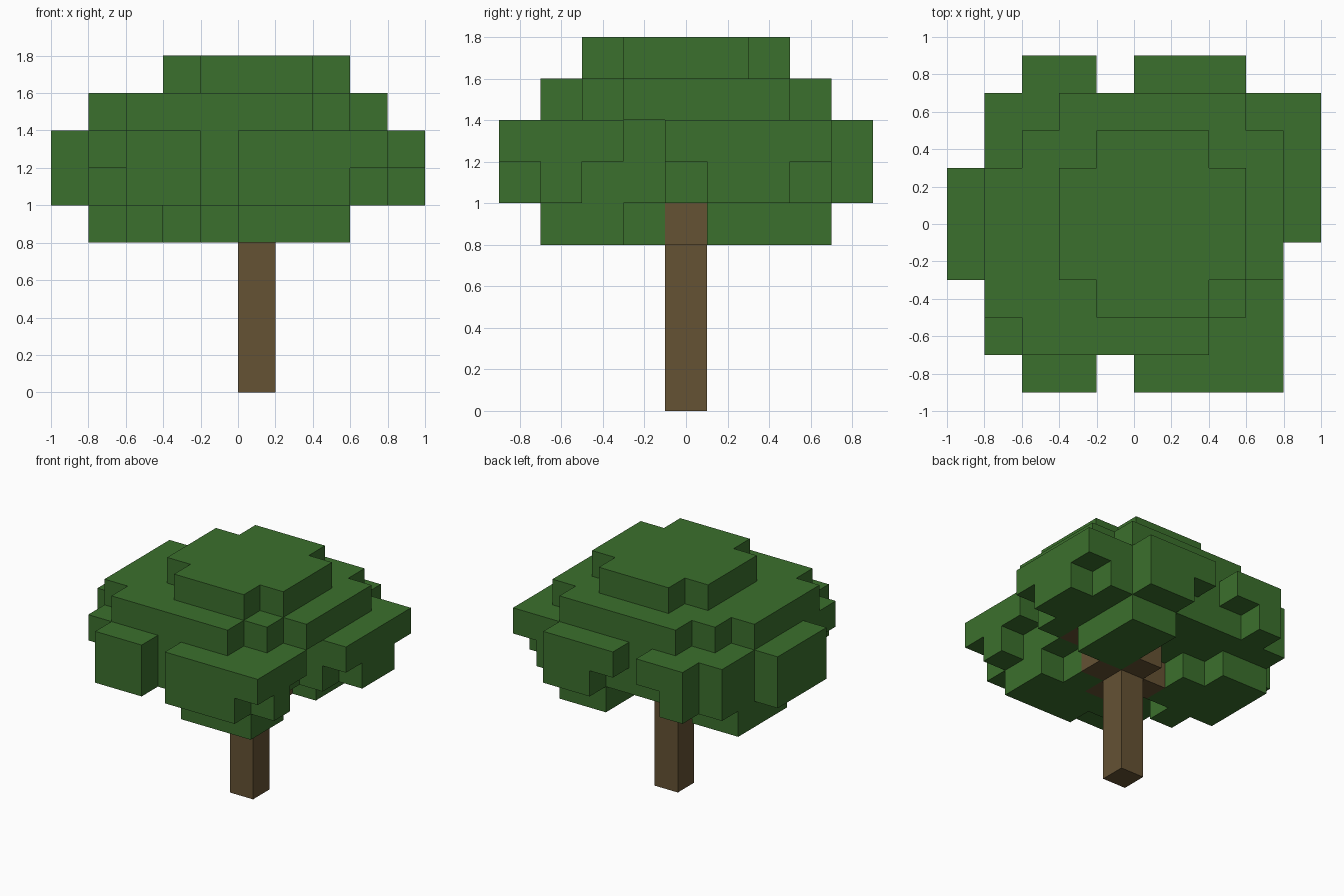
import bpy
import bmesh
from mathutils import Vector

cube = bpy.data.objects.get("Cube")
if cube:
    bpy.data.objects.remove(cube, do_unlink=True)

STEP = 0.2
ORIGIN = Vector((-1.0, -0.9, 0.0))

# Floor plans of each block layer, back row first: g = leaves, b = wood
STEM = ["..........", "..........", "..........", "..........", ".....b....",
        "..........", "..........", "..........", ".........."]
BRANCHES = ["..........",
            "......gg..",
            ".gg...gg..",
            ".ggg.bgg..",
            ".gggbbb...",
            "..g..bg...",
            "....gggg..",
            ".....ggg..",
            ".........."]
LOWER = ["..g...gg..",
         ".gggggggg.",
         ".ggggggggg",
         "gggggggggg",
         "gggggbgbg.",
         "gggggggg..",
         ".ggggggg..",
         "..ggggggg.",
         "..gg.ggg.."]
WIDEST = ["..gg.ggg..",
          ".ggggggggg",
          ".ggggggggg",
          "gggggggggg",
          "gggggggggg",
          "gggggggg..",
          ".gggggggg.",
          ".gggggggg.",
          "..gg.gggg."]
UPPER = ["..........",
         "...ggggg..",
         "..ggggggg.",
         ".gggggggg.",
         ".gggggggg.",
         ".gggggggg.",
         ".ggggggg..",
         "..ggggg...",
         ".........."]
CROWN = ["..........",
         "..........",
         "....ggg...",
         "...ggggg..",
         "...ggggg..",
         "...ggggg..",
         "....ggg...",
         "..........",
         ".........."]
LAYERS = [STEM] * 4 + [BRANCHES, LOWER, WIDEST, UPPER, CROWN]

cells = {}
for k, plan in enumerate(LAYERS):
    for j, row in enumerate(reversed(plan)):
        for i, kind in enumerate(row):
            if kind != ".":
                cells[i, j, k] = kind


def make_material(name, colour):
    mat = bpy.data.materials.new(name)
    mat.use_nodes = True
    mat.diffuse_color = colour
    bsdf = mat.node_tree.nodes["Principled BSDF"]
    bsdf.inputs["Base Color"].default_value = colour
    bsdf.inputs["Roughness"].default_value = 0.9
    return mat


def build_blocks(name, kind, mat):
    """Make the outer skin of all blocks of one kind."""
    bm = bmesh.new()
    for cell, cell_kind in cells.items():
        if cell_kind != kind:
            continue
        centre = Vector(cell) + Vector((0.5, 0.5, 0.5))
        for axis in range(3):
            for sign in (-1, 1):
                normal = Vector((0, 0, 0))
                normal[axis] = sign
                if tuple(int(c + n) for c, n in zip(cell, normal)) in cells:
                    continue
                u = Vector((0, 0, 0))
                u[(axis + 1) % 3] = 0.5
                v = normal.cross(u)
                mid = centre + normal / 2
                corners = (mid - u - v, mid + u - v, mid + u + v, mid - u + v)
                bm.faces.new([bm.verts.new(ORIGIN + c * STEP) for c in corners])
    bmesh.ops.remove_doubles(bm, verts=bm.verts, dist=0.001)
    mesh = bpy.data.meshes.new(name)
    bm.to_mesh(mesh)
    bm.free()
    mesh.materials.append(mat)
    obj = bpy.data.objects.new(name, mesh)
    bpy.context.collection.objects.link(obj)


# Leafy canopy and wooden trunk with branches
build_blocks("canopy", "g", make_material("leaf green", (0.044, 0.162, 0.026, 1)))
build_blocks("trunk", "b", make_material("bark brown", (0.13, 0.085, 0.034, 1)))
